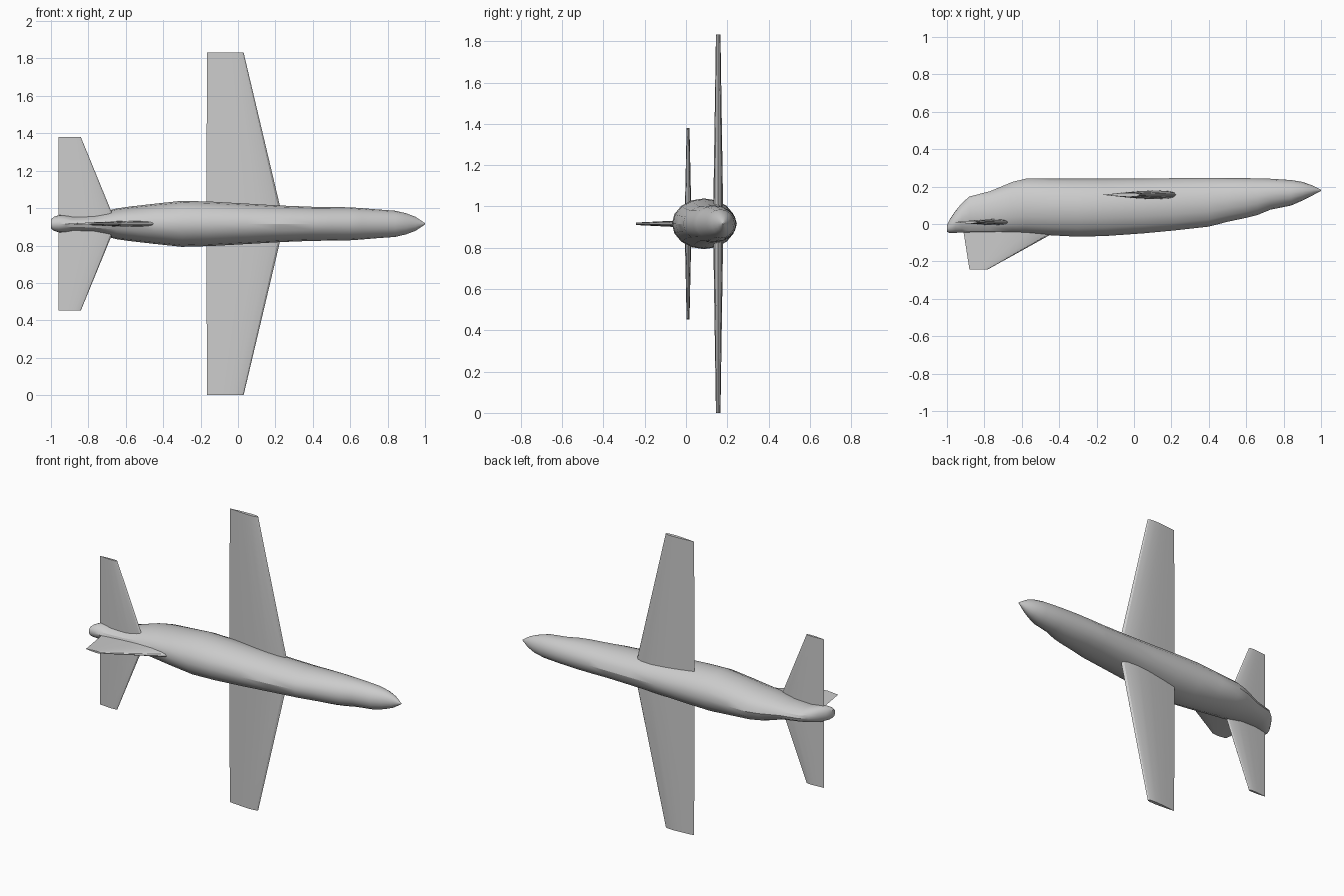
import bpy, bmesh, math
from mathutils import Vector

if "Cube" in bpy.data.objects:
    bpy.data.objects.remove(bpy.data.objects["Cube"])

ZC = 0.916   # height of the fuselage axis


def loft(name, rings, angle):
    """Skin a list of equal-length closed rings and cap both ends."""
    bm = bmesh.new()
    vs = [[bm.verts.new(p) for p in ring] for ring in rings]
    n = len(vs[0])
    for a, b in zip(vs, vs[1:]):
        for i in range(n):
            j = (i + 1) % n
            bm.faces.new((a[i], a[j], b[j], b[i]))
    bm.faces.new(vs[0])
    bm.faces.new(vs[-1])
    bmesh.ops.recalc_face_normals(bm, faces=bm.faces)
    me = bpy.data.meshes.new(name)
    bm.to_mesh(me)
    bm.free()
    ob = bpy.data.objects.new(name, me)
    bpy.context.collection.objects.link(ob)
    bpy.ops.object.select_all(action='DESELECT')
    ob.select_set(True)
    bpy.context.view_layer.objects.active = ob
    bpy.ops.object.shade_smooth_by_angle(angle=math.radians(angle))
    return ob


def airfoil(trail, lead, thick, place):
    """Symmetric airfoil ring; place(x, t) maps chord and thickness to 3D."""
    half = [(1, 0), (0.97, 0.25), (0.9, 0.4), (0.72, 0.5), (0.5, 0.42), (0.25, 0.23)]
    pts = half + [(0, 0)] + [(u, -t) for u, t in half[:0:-1]]
    return [Vector(place(trail + u * (lead - trail), t * thick)) for u, t in pts]


# fuselage stations: x, lower y, upper y, half width in z
stations = [
    (-1.0, -0.042, -0.005, 0.024), (-0.985, -0.048, 0.025, 0.037),
    (-0.955, -0.047, 0.07, 0.047), (-0.92, -0.046, 0.112, 0.046),
    (-0.88, -0.045, 0.147, 0.043), (-0.77, -0.045, 0.175, 0.052),
    (-0.65, -0.047, 0.225, 0.082), (-0.58, -0.05, 0.242, 0.092),
    (-0.45, -0.06, 0.242, 0.107), (-0.3, -0.068, 0.242, 0.123),
    (-0.15, -0.064, 0.242, 0.119), (0.05, -0.05, 0.243, 0.108),
    (0.22, -0.034, 0.245, 0.098), (0.4, -0.014, 0.246, 0.091),
    (0.5, 0.012, 0.246, 0.09), (0.6, 0.033, 0.245, 0.088),
    (0.66, 0.048, 0.244, 0.084), (0.73, 0.077, 0.242, 0.078),
    (0.84, 0.099, 0.235, 0.07), (0.9, 0.125, 0.225, 0.056),
    (0.95, 0.15, 0.208, 0.037), (0.98, 0.167, 0.193, 0.017),
    (1.0, 0.177, 0.183, 0.003)]
SIDES = 16
rings = []
for x, lo, hi, w in stations:
    ring = []
    for i in range(SIDES):
        a = 2 * math.pi * i / SIDES
        ring.append((x, (lo + hi) / 2 + (hi - lo) / 2 * math.cos(a), ZC + w * math.sin(a)))
    rings.append(ring)
loft("fuselage", rings, 30)


def wing_pair(name, y, root, tip, span):
    """Tapered surface running from one tip through the body to the other."""
    rings = []
    for s, (trail, lead, thick) in ((-1, tip), (0, root), (1, tip)):
        rings.append(airfoil(trail, lead, thick,
                             lambda u, t, s=s: (u, y + t, ZC + s * span)))
    return loft(name, rings, 30)


wing_pair("main_wing", 0.156, (-0.17, 0.247, 0.05), (-0.165, 0.03, 0.022), ZC)
wing_pair("tailplane", 0.01, (-0.96, -0.65, 0.034), (-0.96, -0.84, 0.014), 0.463)

# tail fin pointing to -y
loft("tail_fin", [airfoil(tr, le, th, lambda u, t, y=y: (u, y, ZC + t))
                  for y, tr, le, th in ((-0.02, -0.915, -0.38, 0.034),
                                        (-0.242, -0.88, -0.78, 0.012))], 30)
